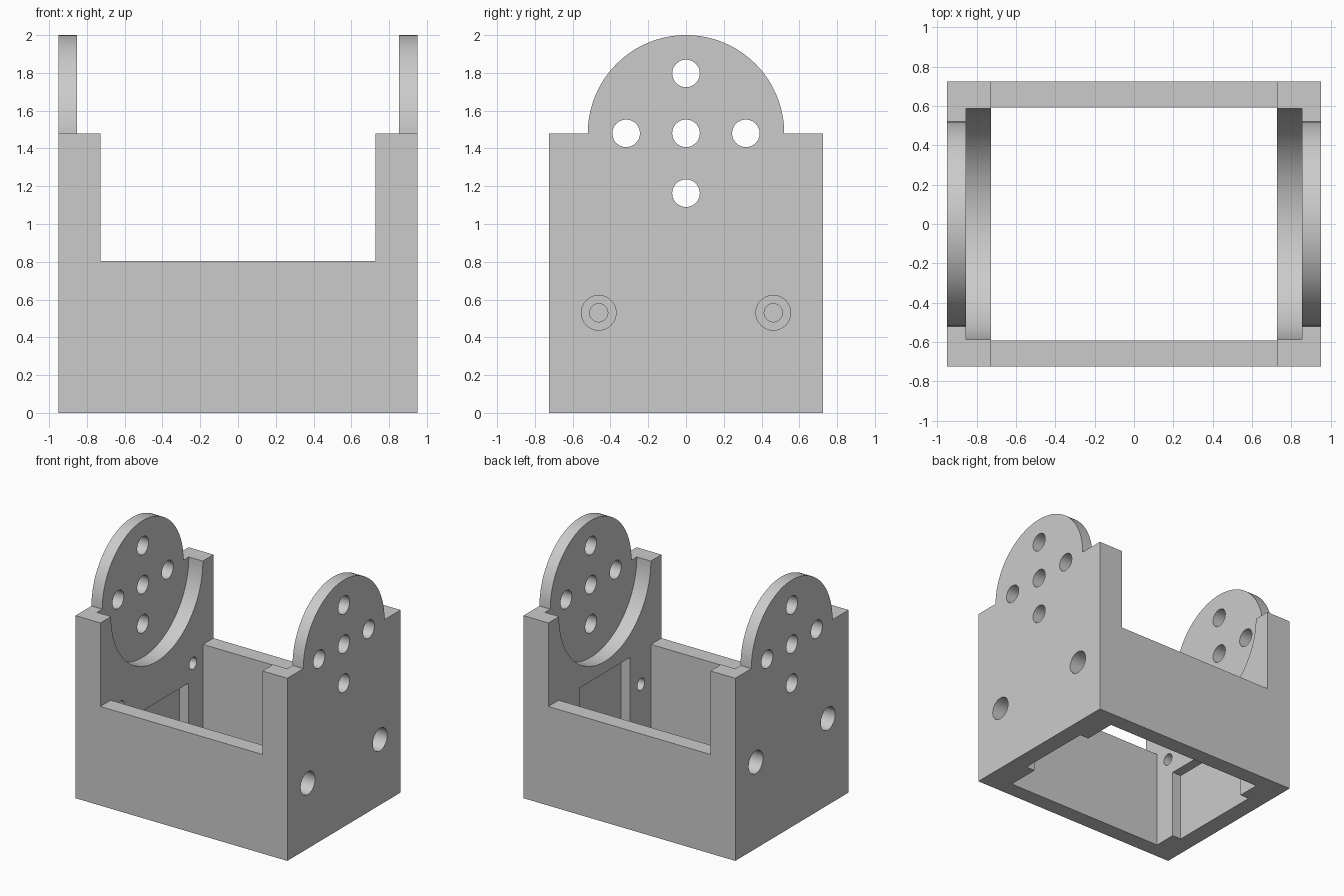
import bpy
import math

if "Cube" in bpy.data.objects:
    bpy.data.objects.remove(bpy.data.objects["Cube"], do_unlink=True)

grey = bpy.data.materials.new("plain_grey")
grey.use_nodes = True
colour = (0.6, 0.6, 0.6, 1)
grey.diffuse_color = colour
grey.node_tree.nodes["Principled BSDF"].inputs["Base Color"].default_value = colour


def box(name, xs, ys, zs):
    """Box between pairs of limits."""
    centre = [(a + b) / 2 for a, b in (xs, ys, zs)]
    bpy.ops.mesh.primitive_cube_add(size=1, location=centre)
    ob = bpy.context.object
    ob.name = name
    ob.scale = [b - a for a, b in (xs, ys, zs)]
    bpy.ops.object.transform_apply(location=True, rotation=True, scale=True)
    ob.data.materials.append(grey)
    return ob


def rod(name, radius, x0, x1, y, z, sides=48):
    """Cylinder lying along x."""
    bpy.ops.mesh.primitive_cylinder_add(
        vertices=sides, radius=radius, depth=abs(x1 - x0),
        location=((x0 + x1) / 2, y, z), rotation=(0, math.pi / 2, 0))
    ob = bpy.context.object
    ob.name = name
    bpy.ops.object.transform_apply(location=True, rotation=True, scale=True)
    ob.data.materials.append(grey)
    return ob


def combine(target, other, operation):
    mod = target.modifiers.new(operation.title(), "BOOLEAN")
    mod.operation = operation
    mod.solver = "EXACT"
    mod.object = other
    bpy.context.view_layer.objects.active = target
    bpy.ops.object.modifier_apply(modifier=mod.name)
    bpy.data.objects.remove(other, do_unlink=True)


def cut(cutter):
    combine(bracket, cutter, "DIFFERENCE")


SHOULDER = 1.48   # top of the square walls, centre of the round ears
INNER_X, INNER_Y = 0.727, 0.592

# Outer block with rounded ears
bracket = box("bracket_frame", (-0.95, 0.95), (-0.725, 0.725), (0, SHOULDER))
combine(bracket, rod("ears", 0.52, -0.95, 0.95, 0, SHOULDER, 128), "UNION")

# Open interior, low front and back walls
cut(box("cavity", (-INNER_X, INNER_X), (-INNER_Y, INNER_Y), (-0.5, 2.5)))
cut(box("wall_gap", (-INNER_X, INNER_X), (-1, 1), (0.803, 2.5)))

# Round recess inside both ears
cut(rod("ear_recess", 0.588, -0.853, 0.853, 0, SHOULDER, 128))

# Five holes through each ear
for y, z in ((0, 0), (0.317, 0), (-0.317, 0), (0, 0.317), (0, -0.317)):
    cut(rod("ear_hole", 0.073, -1.2, 1.2, y, SHOULDER + z))

# Each side: stepped screw holes and an inner pocket open at the bottom
for side, hole_z, pocket_y, pocket_z in ((1, 0.53, 0.32, 0.8), (-1, 0.70, 0.405, 0.56)):
    for y in (-0.462, 0.462):
        cut(rod("screw_hole", 0.048, side * 0.6, side * 1.1, y, hole_z))
        cut(rod("screw_head_bore", 0.092, side * 0.81, side * 1.1, y, hole_z))
    limits = sorted((side * 0.6, side * 0.807))
    cut(box("pocket", limits, (-pocket_y, pocket_y), (-0.5, pocket_z)))

bpy.ops.object.select_all(action="DESELECT")
bracket.select_set(True)
bpy.context.view_layer.objects.active = bracket
bpy.ops.object.shade_smooth_by_angle(angle=math.radians(30))
